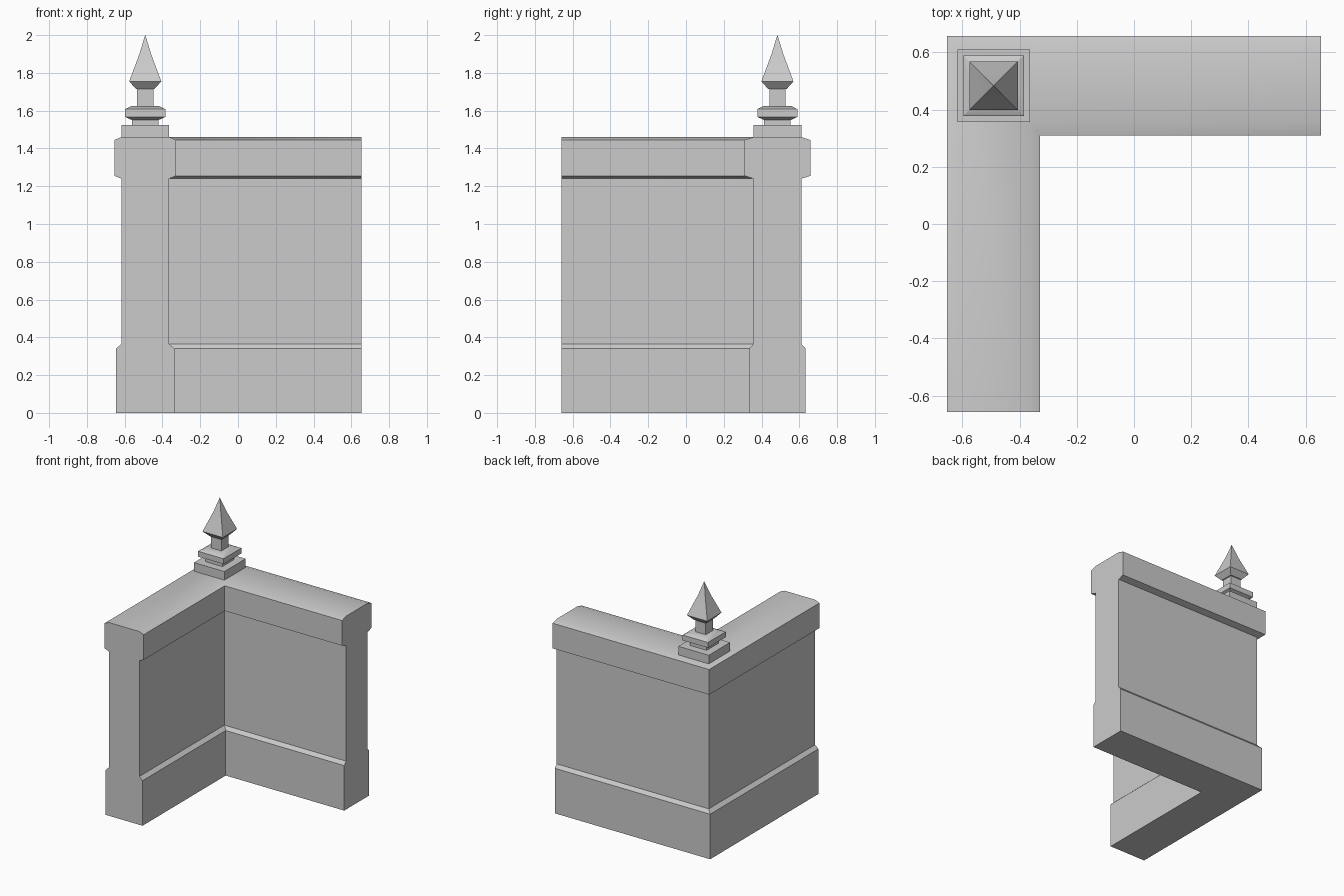
import bpy, bmesh

if "Cube" in bpy.data.objects:
    bpy.data.objects.remove(bpy.data.objects["Cube"])


def loft(name, loops):
    """Skin a stack of matching closed loops and close both ends."""
    bm = bmesh.new()
    rings = [[bm.verts.new(p) for p in loop] for loop in loops]
    n = len(rings[0])
    for a, b in zip(rings, rings[1:]):
        for i in range(n):
            j = (i + 1) % n
            bm.faces.new((a[i], a[j], b[j], b[i]))
    bm.faces.new(rings[0][::-1])
    bm.faces.new(rings[-1])
    bmesh.ops.remove_doubles(bm, verts=bm.verts, dist=1e-5)
    bmesh.ops.recalc_face_normals(bm, faces=bm.faces)
    mesh = bpy.data.meshes.new(name)
    bm.to_mesh(mesh)
    bm.free()
    obj = bpy.data.objects.new(name, mesh)
    bpy.context.collection.objects.link(obj)
    bpy.ops.object.select_all(action='DESELECT')
    obj.select_set(True)
    bpy.context.view_layer.objects.active = obj
    bpy.ops.object.shade_smooth_by_angle(angle=0.52)
    return obj


CX, CY = -0.491, 0.484   # centre of the corner post
HALF = 0.127             # half thickness of the wall
END_X, END_Y = 0.653, -0.658


def corner_loop(ox, oy, z):
    """L-shaped outline, widened by ox and oy on the two arms."""
    x0, x1 = CX - HALF - ox, CX + HALF + ox
    y0, y1 = CY - HALF - oy, CY + HALF + oy
    return [(x0, y1, z), (x0, END_Y, z), (x1, END_Y, z),
            (x1, y0, z), (END_X, y0, z), (END_X, y1, z)]


def square_loop(r, z):
    return [(CX + sx * r, CY + sy * r, z)
            for sx, sy in ((-1, -1), (1, -1), (1, 1), (-1, 1))]


# Corner wall: base, chamfer, plain body, overhanging cap
wall_profile = [(0.027, 0.022, 0), (0.027, 0.022, 0.34), (0, 0, 0.365),
                (0, 0, 1.24), (0.036, 0.047, 1.255),
                (0.036, 0.047, 1.445), (0, 0, 1.46)]
loft("corner_wall", [corner_loop(*p) for p in wall_profile])

# Square plinth under the finial
loft("finial_plinth", [square_loop(0.127, z) for z in (1.45, 1.525)])

# Collar: foot, flared slab and sloped top
collar = [(0.07, 1.52), (0.07, 1.55), (0.106, 1.567),
          (0.106, 1.608), (0.075, 1.624), (0.043, 1.626)]
loft("finial_collar", [square_loop(*p) for p in collar])

# Neck and concave pyramid spire
spire = [(0.043, 1.62), (0.043, 1.715), (0.05, 1.716), (0.085, 1.755),
         (0.057, 1.83), (0.031, 1.90), (0.0, 2.0)]
rings = [square_loop(*p) for p in spire[:-1]] + [square_loop(0.0006, 2.0)]
loft("finial_spire", rings)
